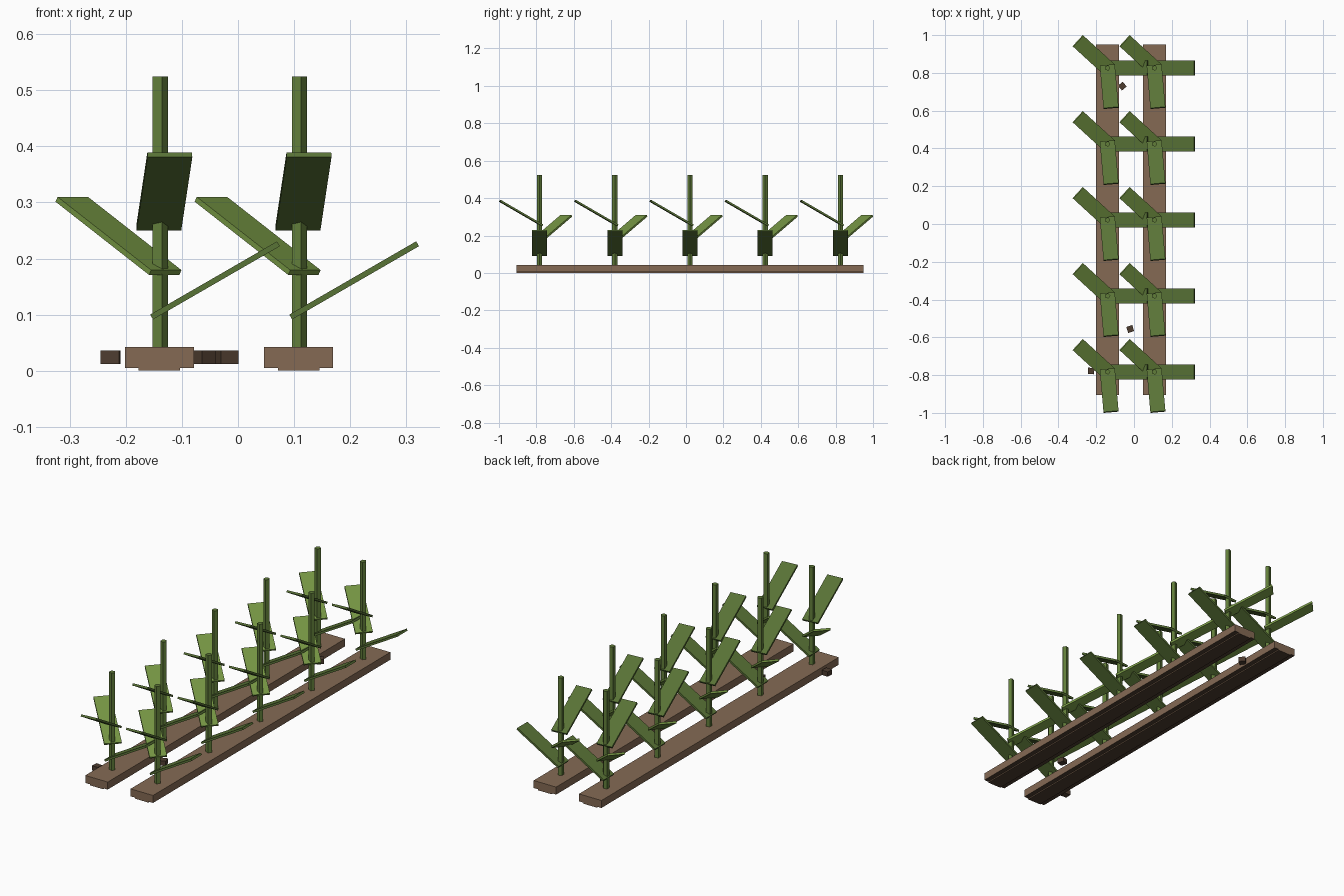
import bpy, bmesh, math
from mathutils import Matrix

if "Cube" in bpy.data.objects:
    bpy.data.objects.remove(bpy.data.objects["Cube"])


def material(name, rgb):
    lin = [((c / 255 + 0.055) / 1.055) ** 2.4 for c in rgb]
    m = bpy.data.materials.new(name)
    m.diffuse_color = (*lin, 1)
    m.use_nodes = True
    m.node_tree.nodes["Principled BSDF"].inputs["Base Color"].default_value = m.diffuse_color
    return m


SOIL = material("soil brown", (133, 106, 84))
CLOD = material("dark earth", (78, 61, 48))
STALK = material("stalk green", (97, 125, 58))
LEAF = material("leaf green", (89, 115, 54))
LIGHT_LEAF = material("light leaf green", (118, 151, 68))


def add_object(name, bm, *mats):
    bmesh.ops.recalc_face_normals(bm, faces=bm.faces)
    if len(mats) > 1:  # second colour goes on the underside
        for f in bm.faces:
            f.material_index = int(f.normal.z < -0.5)
    me = bpy.data.meshes.new(name)
    bm.to_mesh(me)
    bm.free()
    for mat in mats:
        me.materials.append(mat)
    ob = bpy.data.objects.new(name, me)
    bpy.context.collection.objects.link(ob)
    return ob


def add_box(name, size, matrix, *mats):
    bm = bmesh.new()
    bmesh.ops.create_cube(bm, size=1, matrix=matrix @ Matrix.Diagonal((*size, 1)))
    return add_object(name, bm, *mats)


ROWS_X = (-0.14, 0.108)
ROWS_Y = [-0.783 + 0.4022 * i for i in range(5)]
MID_Y = ROWS_Y[2]

# Soil beds: flat bars with a dark underside and a thin plate beneath
for x in ROWS_X:
    add_box("soil_bed", (0.123, 1.856, 0.037),
            Matrix.Translation((x, MID_Y, 0.0235)), SOIL, CLOD)
    add_box("bed_base", (0.074, 1.856, 0.005),
            Matrix.Translation((x, MID_Y, 0.0025)), SOIL, CLOD)

# Plants: five-sided stalk with three rising leaves spiralling around it
for x in ROWS_X:
    for y in ROWS_Y:
        bm = bmesh.new()
        bmesh.ops.create_cone(bm, cap_ends=True, segments=5, radius1=0.015,
                              radius2=0.015, depth=0.495)
        # turn one corner of the pentagon towards +x
        v = bm.verts[:][0].co
        bmesh.ops.transform(bm, verts=bm.verts, matrix=Matrix.Translation((x, y, 0.2765))
                            @ Matrix.Rotation(-math.atan2(v.y, v.x), 4, "Z"))
        add_object("stalk", bm, STALK)
        for i, mat in enumerate((LEAF, LIGHT_LEAF, LEAF)):
            place = (Matrix.Translation((x, y, 0.161 + 0.0793 * i))
                     @ Matrix.Rotation(math.radians(137.5 * i), 4, "Z")
                     @ Matrix.Translation((0.099, 0, 0))
                     @ Matrix.Rotation(math.radians(-30), 4, "Y"))
            add_box("leaf", (0.261, 0.08, 0.01), place, mat)

# Loose clods of earth beside the beds
for x, y, turn in [(-0.227, -0.778, -4), (-0.02, -0.556, 18), (-0.062, 0.73, 40)]:
    add_box("clod", (0.033, 0.033, 0.024), Matrix.Translation((x, y, 0.024))
            @ Matrix.Rotation(math.radians(turn), 4, "Z"), CLOD)
